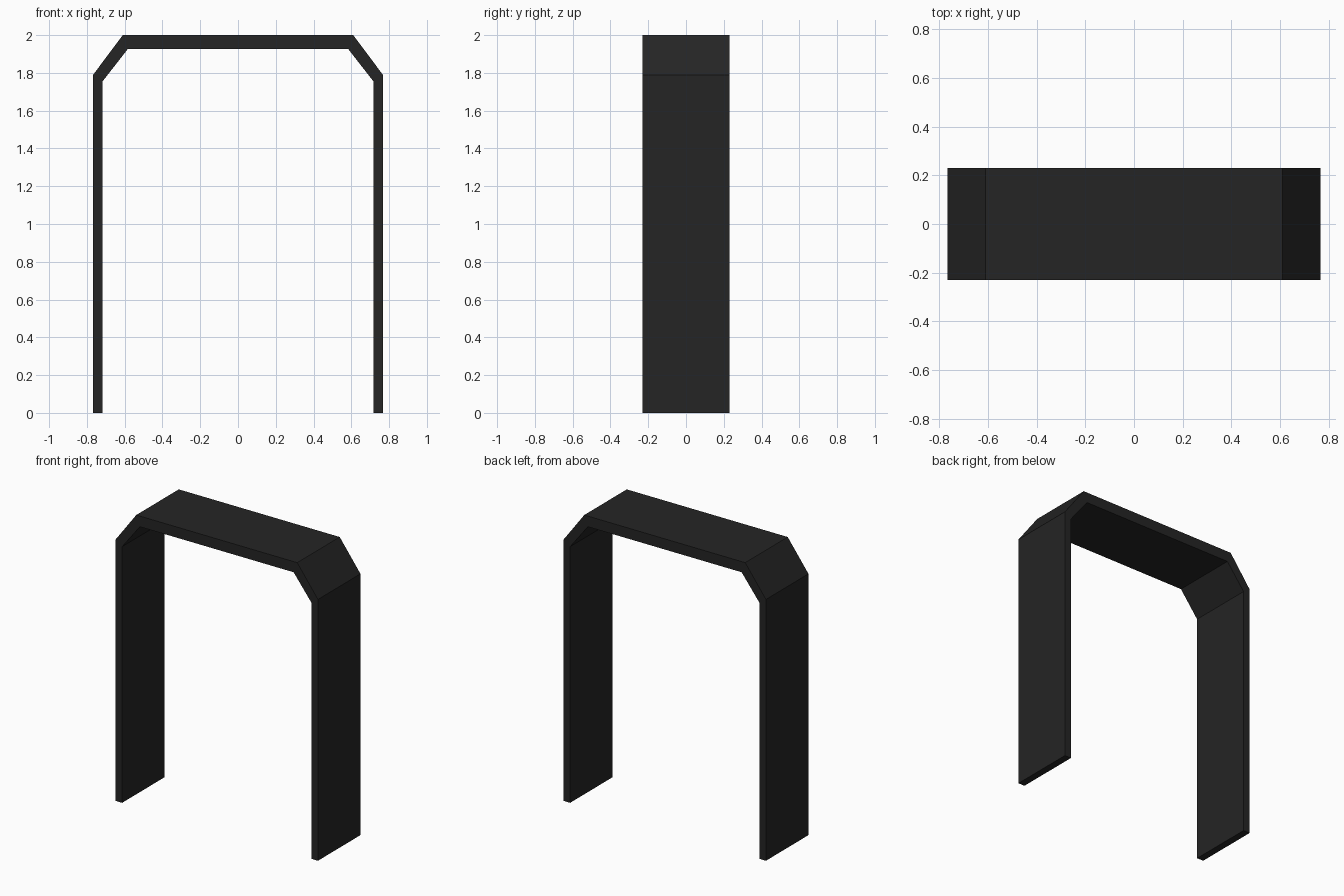
import bpy, bmesh

if "Cube" in bpy.data.objects:
    bpy.data.objects.remove(bpy.data.objects["Cube"])

HALF_DEPTH = 0.23

# Right half of the arch: outer and inner outline points (x, z), floor to top
outer_half = [(0.767, 0.0), (0.767, 1.79), (0.61, 2.0)]
inner_half = [(0.717, 0.0), (0.717, 1.755), (0.583, 1.927)]


def mirrored(half):
    """Continue a right-hand outline over to the left side."""
    return half + [(-x, z) for x, z in reversed(half)]


black = bpy.data.materials.new("matte black")
black.diffuse_color = (0.018, 0.018, 0.018, 1.0)
black.use_nodes = True
black.node_tree.nodes["Principled BSDF"].inputs["Base Color"].default_value = black.diffuse_color

# Arch frame: a ring of four vertices at each outline point, joined along the path
bm = bmesh.new()
rings = []
for (ox, oz), (ix, iz) in zip(mirrored(outer_half), mirrored(inner_half)):
    rings.append([bm.verts.new(co) for co in (
        (ox, -HALF_DEPTH, oz), (ox, HALF_DEPTH, oz),
        (ix, HALF_DEPTH, iz), (ix, -HALF_DEPTH, iz))])
for a, b in zip(rings, rings[1:]):
    for i in range(4):
        j = (i + 1) % 4
        bm.faces.new((a[i], a[j], b[j], b[i]))

# Feet
bm.faces.new(rings[0])
bm.faces.new(rings[-1])
bmesh.ops.recalc_face_normals(bm, faces=bm.faces)

mesh = bpy.data.meshes.new("arch_frame")
bm.to_mesh(mesh)
bm.free()
mesh.materials.append(black)
arch = bpy.data.objects.new("arch_frame", mesh)
bpy.context.collection.objects.link(arch)
